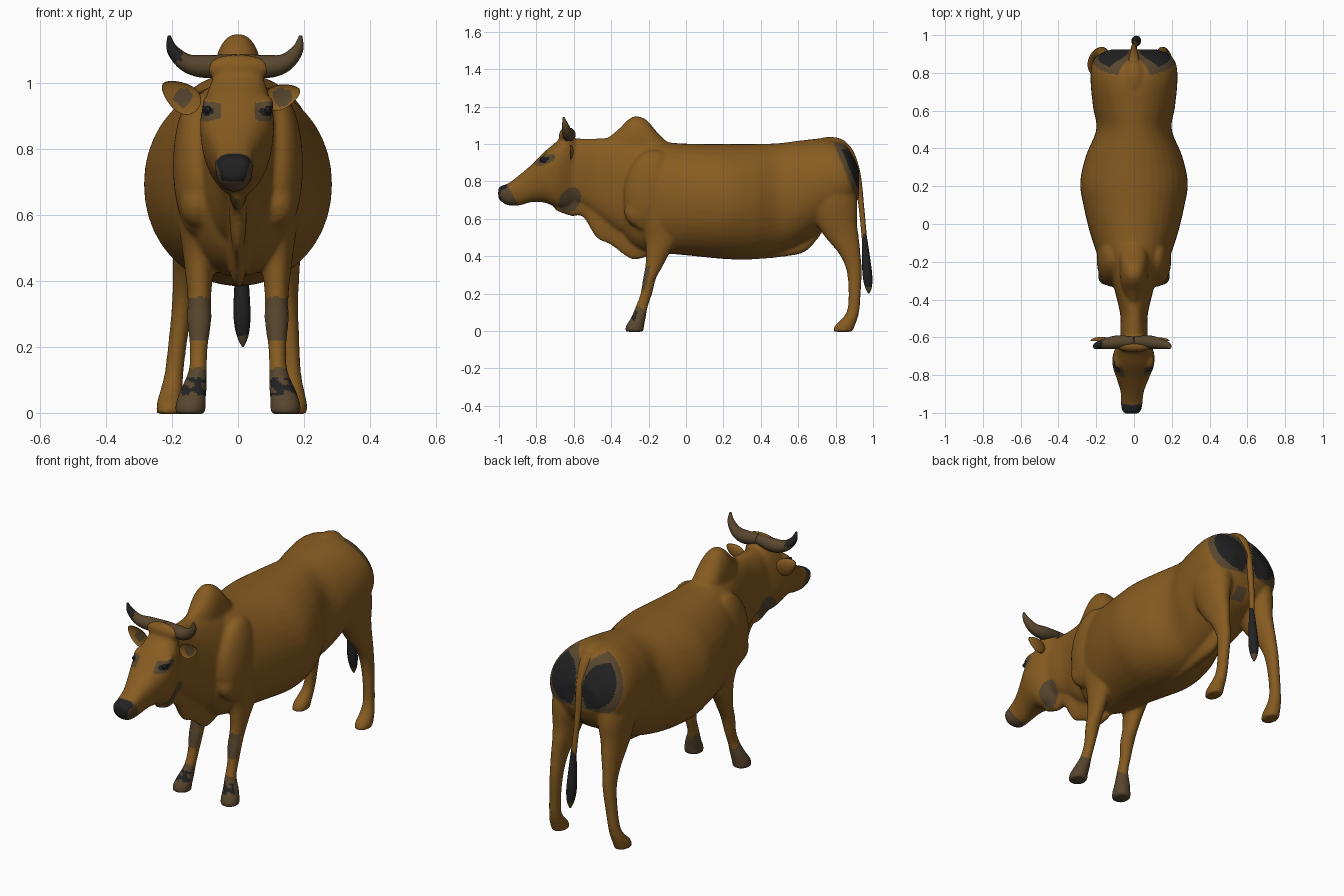
import bpy, bmesh, math
from mathutils import Vector, Matrix

if "Cube" in bpy.data.objects:
    bpy.data.objects.remove(bpy.data.objects["Cube"])


def material(name, colour):
    m = bpy.data.materials.new(name)
    m.use_nodes = True
    m.diffuse_color = (*colour, 1)
    bsdf = m.node_tree.nodes["Principled BSDF"]
    bsdf.inputs["Base Color"].default_value = (*colour, 1)
    bsdf.inputs["Roughness"].default_value = 0.8
    return m


MATS = [material("brown_hide", (0.24, 0.105, 0.015)),
        material("grey_brown", (0.098, 0.062, 0.028)),
        material("black_hide", (0.017, 0.016, 0.016))]
BROWN, GREY, BLACK = range(3)


def spline(rows, n=6):
    """Smooth in-between rows through the given stations."""
    p = [Vector(r) for r in rows]
    out = []
    for i in range(len(p) - 1):
        a, b, c, d = p[max(i - 1, 0)], p[i], p[i + 1], p[min(i + 2, len(p) - 1)]
        for k in range(n):
            t = k / n
            out.append((b * 2 + (c - a) * t + (a * 2 - b * 5 + c * 4 - d) * t * t
                        + (b * 3 - a - c * 3 + d) * t ** 3) * 0.5)
    return out + [p[-1]]


def skin(bm, rings):
    """Bridge closed rings of points and cap both ends."""
    loops = [[bm.verts.new(p) for p in ring] for ring in rings]
    n = len(loops[0])
    faces = [bm.faces.new((a[i], a[(i + 1) % n], b[(i + 1) % n], b[i]))
             for a, b in zip(loops, loops[1:]) for i in range(n)]
    faces += [bm.faces.new(loops[0]), bm.faces.new(loops[-1])]
    bmesh.ops.recalc_face_normals(bm, faces=faces)


def circle(n, power=2.0):
    for i in range(n):
        a = math.tau * i / n
        yield tuple(math.copysign(abs(f) ** (2 / power), f) for f in (math.cos(a), math.sin(a)))


def trunk(bm, rows, power=2.2, egg=0.0, lean=0.0):
    """Sections across y; rows hold y, bottom, top, half width."""
    skin(bm, [[(w * c * (1 + egg * s) + lean * (y + .65), y, (lo + hi) / 2 + (hi - lo) / 2 * s)
               for c, s in circle(40, power)] for y, lo, hi, w in spline(rows)])


def leg(bm, rows, side, splay=0.0):
    """Sections across z; rows hold z, x, y, x radius, y radius."""
    skin(bm, [[(side * (x + splay * max(0, 0.6 - z)) + rx * c, y + ry * s, z)
               for c, s in circle(24)] for z, x, y, rx, ry in spline(rows)])


def tube(bm, rows, up):
    """Round sections along a path; rows hold x, y, z, radius."""
    pts = spline(rows)
    rings = []
    for i, p in enumerate(pts):
        d = (pts[min(i + 1, len(pts) - 1)] - pts[max(i - 1, 0)]).to_3d()
        q = d.to_track_quat('Z', up)
        rings.append([p.to_3d() + q @ Vector((c * p[3], s * p[3], 0)) for c, s in circle(16)])
    skin(bm, rings)


def ball(bm, centre, radii, tilt=0.0):
    m = (Matrix.Translation(centre) @ Matrix.Rotation(tilt, 4, 'X')
         @ Matrix.Diagonal((*radii, 1)))
    bmesh.ops.create_uvsphere(bm, u_segments=32, v_segments=20, radius=1, matrix=m)


def finish(name, bm, paint, fuse=False):
    me = bpy.data.meshes.new(name)
    bm.to_mesh(me)
    bm.free()
    ob = bpy.data.objects.new(name, me)
    bpy.context.collection.objects.link(ob)
    if fuse:
        r = ob.modifiers.new("fuse", 'REMESH')
        r.mode, r.voxel_size = 'VOXEL', 0.008
        s = ob.modifiers.new("soften", 'SMOOTH')
        s.factor, s.iterations = 0.5, 12
        dg = bpy.context.evaluated_depsgraph_get()
        me = bpy.data.meshes.new_from_object(ob.evaluated_get(dg))
        ob.modifiers.clear()
        ob.data = me
    me.materials.clear()
    for m in MATS:
        me.materials.append(m)
    for f in me.polygons:
        f.material_index = paint(f.center, f.normal)
    me.shade_smooth()


# Body: trunk, neck, head, hump, dewlap and legs fused into one skin
body = bmesh.new()
trunk(body, [(-.36, .56, .97, .085), (-.3, .47, 1, .13), (-.2, .42, 1.02, .18),
             (-.05, .41, 1.005, .232), (.1, .395, 1, .268), (.22, .385, 1, .285),
             (.36, .39, 1, .255), (.5, .42, 1.005, .2), (.62, .47, 1.02, .217),
             (.75, .55, 1.03, .23), (.84, .6, 1.005, .225), (.89, .65, .94, .195),
             (.925, .72, .86, .12)], 2.05)
trunk(body, [(-.66, .68, 1.03, .07), (-.58, .68, 1.03, .073), (-.48, .62, 1.03, .073),
             (-.38, .54, 1.035, .095), (-.28, .5, 1.04, .12), (-.18, .5, 1.03, .13)])
trunk(body, [(-.59, .7, 1.02, .06), (-.63, .66, 1.075, .085), (-.69, .66, 1.015, .107),
             (-.75, .685, .965, .107), (-.82, .69, .895, .083), (-.89, .672, .835, .06),
             (-.95, .672, .79, .056), (-.985, .69, .778, .05), (-1.004, .71, .765, .036)],
      2.4, 0.15, 0.04)
trunk(body, [(-.43, .85, 1.025, .03), (-.36, .85, 1.08, .058), (-.31, .85, 1.13, .07),
             (-.265, .85, 1.15, .074), (-.21, .85, 1.128, .075), (-.16, .85, 1.07, .075),
             (-.1, .85, 1.01, .06)])
trunk(body, [(-.7, .645, .75, .025), (-.62, .615, .8, .03), (-.55, .608, .8, .03),
             (-.48, .5, .8, .028), (-.4, .458, .8, .028), (-.29, .383, .7, .032),
             (-.2, .4, .6, .03)])
trunk(body, [(.25, .38, .5, .03), (.4, .385, .5, .035), (.54, .4, .52, .035),
             (.63, .42, .55, .03), (.69, .475, .57, .025), (.73, .53, .58, .02)])
ball(body, (0, -.645, 1.045), (.1, .035, .042))
ball(body, (0, .77, .985), (.06, .1, .054))
for side in (-1, 1):
    ball(body, (side * .122, -.19, .75), (.075, .14, .22), -0.15)
    ball(body, (side * .125, -.26, .64), (.052, .07, .08))
    ball(body, (side * .083, -.73, .935), (.026, .045, .024), 0.5)
    leg(body, [(.72, .13, -.17, .056, .12), (.6, .13, -.14, .054, .11), (.5, .122, -.13, .048, .09),
               (.42, .118, -.15, .042, .065), (.35, .117, -.17, .036, .048),
               (.28, .117, -.195, .037, .035), (.2, .119, -.212, .028, .032),
               (.13, .122, -.237, .028, .033), (.07, .135, -.255, .04, .04),
               (.03, .143, -.272, .046, .049), (-.004, .145, -.276, .047, .05)], side)
    leg(body, [(.87, .12, .78, .09, .1), (.7, .135, .785, .085, .13), (.58, .143, .805, .062, .11),
               (.5, .146, .835, .048, .09), (.42, .152, .873, .037, .06), (.33, .155, .898, .032, .042),
               (.22, .163, .902, .029, .034), (.12, .17, .896, .029, .033), (.07, .175, .878, .034, .041),
               (.03, .178, .85, .04, .054), (-.004, .178, .838, .04, .053)],
        side, 0.05 if side < 0 else -0.015)


def hide_colour(c, n):
    x, y, z = abs(c.x), c.y, c.z
    if y < -.9 - (z - .68) * .5:                             # muzzle
        nose = y < -.957 and .703 < z < .785 and abs(c.x + .014) < .03 + (z - .69) * .3
        return BLACK if nose else GREY
    along, across = (y + .757) + (z - .915) * .35, (z - .915) - (y + .757) * .35
    lid = (along / .062) ** 2 + (across / .028) ** 2
    if x > .05 and lid < 1:                                  # eye surround
        return BLACK if lid < .25 else GREY
    if -.69 < y < -.55 and ((y + .62) / .06) ** 2 + ((z - .7 - (y + .62) * .3) / .065) ** 2 < 1:
        return GREY                                          # throat patch
    if y < -.1 and z < .37:                                  # front legs
        if ((z - .285) / .067) ** 2 + ((x - .117) / .05) ** 4 < 1 and n.y < -.35:
            return GREY
        if z < .13 - (y + .25) * .6:
            speckle = math.sin(c.x * 130 + z * 60) + math.sin(z * 190 + c.x * 40) > -.5
            return BLACK if .055 < z < .105 and n.y < -.3 and speckle else GREY
    if y > .76:                                              # rump
        d = ((x - .118) / .1) ** 2 + ((z - .84) / .135) ** 2
        edge = y - .8 + (z - .98) * .4
        if d < 1 and edge > .03:
            return BLACK
        if d < 1.7 and z > .73 and x > .02 and edge > 0:
            return GREY
        if y > .83 and abs(c.x - .03) < .03 and abs(z - .64) < .03:
            return GREY
    return BROWN


finish("body", body, hide_colour, fuse=True)

# Horns, ears and eyes
for side, name in ((-1, "right"), (1, "left")):
    wide = 1.1 if side < 0 else 1
    horn = bmesh.new()
    tube(horn, [(side * wide * x, y, z, r) for x, y, z, r in (
        (0, -.622, 1.062, .026), (.08, -.625, 1.05, .035), (.14, -.635, 1.06, .028),
        (.18, -.645, 1.1, .018), (.19, -.655, 1.143, .005))], 'Y')
    finish(name + "_horn", horn,
           lambda c, n: BLACK if c.x < -.168 and c.z > 1.065 else GREY)

    ear = bmesh.new()
    bmesh.ops.create_uvsphere(ear, u_segments=24, v_segments=16, radius=1)
    size = 1 if side < 0 else .85
    turn = Matrix.Rotation(-0.6 if side < 0 else -0.35, 3, 'Y')
    for v in ear.verts:
        x, y, z = v.co
        p = turn @ Vector((x * .066, y * (.022 if y > 0 else -.012), z * .043 * (1 - .3 * x))) * size
        v.co = (side * (p.x + (.174 if side < 0 else .135)), p.y - .62, p.z + .96)
    if side < 0:
        bmesh.ops.reverse_faces(ear, faces=ear.faces)
    middle = Vector((side * (.168 if side < 0 else .132), 0, .957))
    finish(name + "_ear", ear, lambda c, n: GREY if n.y < -.3 and
           (Vector((c.x, 0, c.z)) - middle).length < .028 else BROWN)

    eye = bmesh.new()
    ball(eye, (side * .09, -.757, .914), (.011, .026, .013), -0.4)
    finish(name + "_eye", eye, lambda c, n: BLACK)

# Tail and its tuft
tail = bmesh.new()
tube(tail, [(0, .79, .985, .035), (0, .855, .965, .032), (0, .91, .85, .021),
            (0, .937, .67, .015), (.01, .955, .48, .014)], 'X')
finish("tail", tail, lambda c, n: BROWN)
tuft = bmesh.new()
tube(tuft, [(.01, .953, .52, .012), (.011, .96, .42, .02), (.012, .97, .3, .026),
            (.014, .976, .235, .018), (.015, .977, .2, .003)], 'X')
finish("tail_tuft", tuft, lambda c, n: GREY if c.z < .235 else BLACK)
